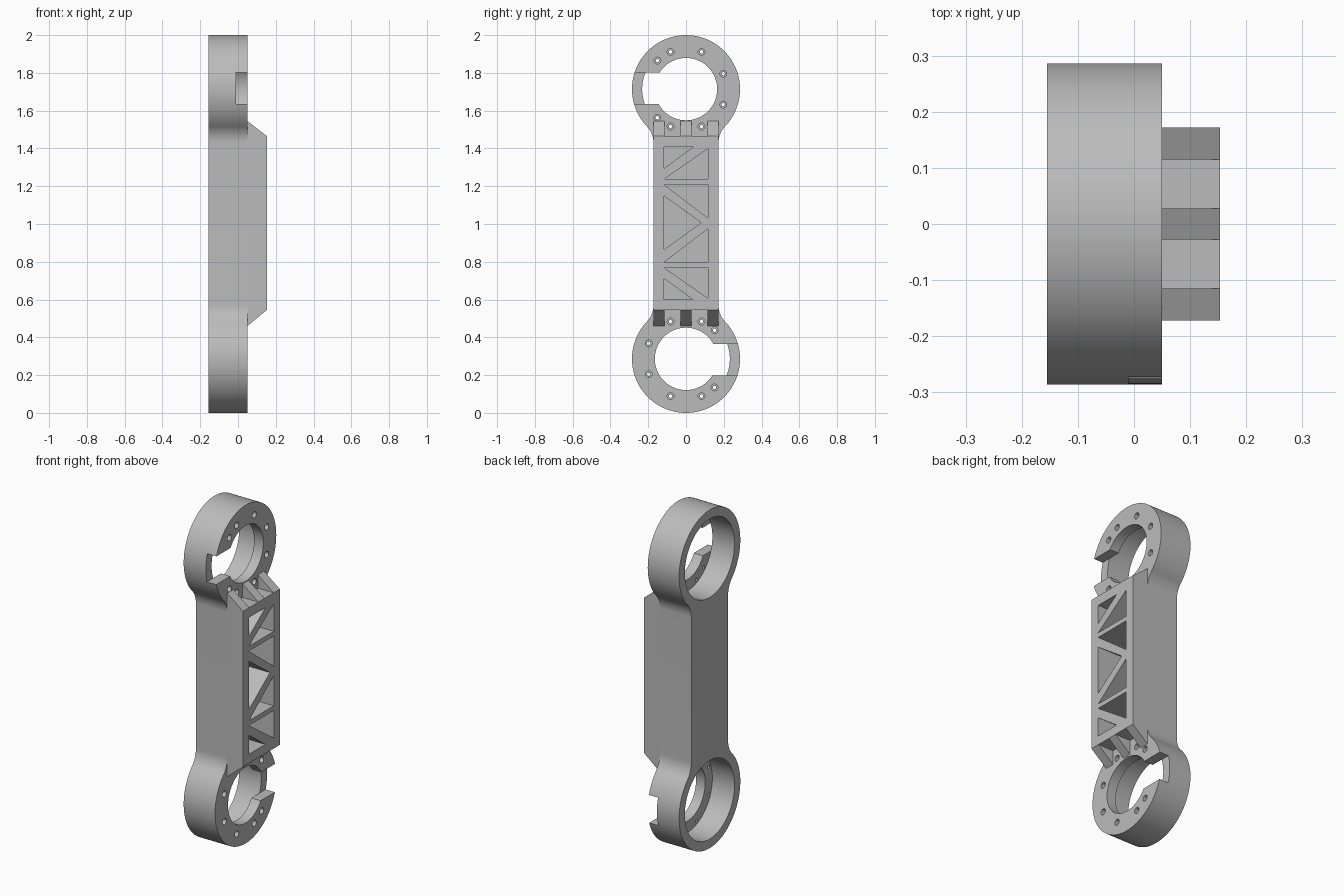
import bpy, bmesh, math
from mathutils import Vector

if "Cube" in bpy.data.objects:
    bpy.data.objects.remove(bpy.data.objects["Cube"], do_unlink=True)

BACK, FACE, FRONT = -0.155, 0.05, 0.153      # depth levels along x
RING, BORE, RECESS = 0.286, 0.165, 0.232     # ring radii
HALF, OFFSET = 0.172, 0.714                  # arm half width, ring centre from middle
LEDGE = -0.01                                # inner side of the bore flange

grey = bpy.data.materials.new("light grey")
grey.use_nodes = True
grey.diffuse_color = (0.5, 0.5, 0.5, 1)
grey.node_tree.nodes["Principled BSDF"].inputs["Base Color"].default_value = (0.5, 0.5, 0.5, 1)


def prism(name, base, shift):
    """Extrude a flat polygon by a vector."""
    bm = bmesh.new()
    face = bm.faces.new([bm.verts.new(p) for p in base])
    out = bmesh.ops.extrude_face_region(bm, geom=[face])
    verts = [g for g in out["geom"] if isinstance(g, bmesh.types.BMVert)]
    bmesh.ops.translate(bm, verts=verts, vec=shift)
    bmesh.ops.recalc_face_normals(bm, faces=bm.faces)
    mesh = bpy.data.meshes.new(name)
    bm.to_mesh(mesh)
    bm.free()
    mesh.materials.append(grey)
    obj = bpy.data.objects.new(name, mesh)
    bpy.context.collection.objects.link(obj)
    return obj


def along_x(name, outline, x0, x1):
    return prism(name, [(x0, y, z) for y, z in outline], Vector((x1 - x0, 0, 0)))


def arc(cy, cz, r, a0, a1, n):
    return [(cy + r * math.cos(a0 + (a1 - a0) * i / n),
             cz + r * math.sin(a0 + (a1 - a0) * i / n)) for i in range(n + 1)]


def rect(y0, y1, z0, z1):
    return [(y0, z0), (y1, z0), (y1, z1), (y0, z1)]


def combine(target, other, operation):
    """Apply a boolean and discard the second object."""
    mod = target.modifiers.new("shape", "BOOLEAN")
    mod.operation, mod.solver, mod.object = operation, "EXACT", other
    bpy.context.view_layer.objects.active = target
    bpy.ops.object.modifier_apply(modifier=mod.name)
    bpy.data.objects.remove(other, do_unlink=True)


def cut(target, outline, x0, x1):
    combine(target, along_x("cutter", outline, x0, x1), "DIFFERENCE")


# Arm outline: two rings blended into a straight shank with fillets
fillet = 0.125
fy = HALF + fillet
fz = math.sqrt((RING + fillet) ** 2 - fy ** 2)
tangent = math.atan2(-fz, fy)
upper = arc(0, OFFSET, RING, tangent, math.pi - tangent, 80)
right_fillet = arc(fy, OFFSET - fz, fillet, math.pi, math.pi + tangent, 12)
left_fillet = [(-y, z) for y, z in reversed(right_fillet)]
half = right_fillet + upper[1:-1] + left_fillet
outline = [(y, z + 1) for y, z in half] + [(-y, 1 - z) for y, z in half]
arm = along_x("link_arm", outline, BACK, FACE)

# Raised truss block with sloping ends, split into three ribs at each end
slab = [(FACE, 0.46), (FRONT, 0.545), (FRONT, 1.465), (FACE, 1.545)]
truss = prism("truss", [(x, -HALF, z) for x, z in slab], Vector((0, 2 * HALF, 0)))
for y0, y1 in ((-0.115, -0.028), (0.028, 0.115)):
    for z0, z1 in ((0.4, 0.545), (1.465, 1.6)):
        cut(truss, rect(y0, y1, z0, z1), FACE - 0.02, FRONT + 0.02)
combine(arm, truss, "UNION")

# Triangular pockets, mirrored about mid height
side = 0.116
corner = [(-side, 0.404), (0.037, 0.404), (-side, 0.292)]
lower_tri = [(side, 0.396), (side, 0.234), (-side, 0.234)]
brace = [(-side, 0.206), (side, 0.206), (side, 0.028)]
pockets = [[(-side, 0.145), (0.08, 0.004), (-side, -0.139)]]
for tri in (corner, lower_tri, brace):
    pockets += [tri, [(y, -z) for y, z in tri]]
for tri in pockets:
    cut(arm, [(y, z + 1.003) for y, z in tri], -0.1, FRONT + 0.02)

# Ring bores, side notches and counterbored screw holes
for s in (1, -1):
    cz = 1 + s * OFFSET
    cut(arm, arc(0, cz, RECESS, 0, math.tau, 96)[:-1], BACK - 0.02, LEDGE)
    cut(arm, arc(0, cz, BORE, 0, math.tau, 96)[:-1], LEDGE - 0.02, FACE + 0.02)
    y0, y1 = sorted((-s * 0.12, -s * 0.32))
    cut(arm, rect(y0, y1, cz + s * 0.004 - 0.083, cz + s * 0.004 + 0.083), LEDGE, FACE + 0.02)
    for angle in (22.5, 67.5, 112.5, 135, 225, 247.5, 292.5, 337.5):
        a = math.radians(angle)
        hy, hz = s * 0.214 * math.cos(a), cz + s * 0.214 * math.sin(a)
        cut(arm, arc(hy, hz, 0.018, 0, math.tau, 20)[:-1], FACE - 0.025, FACE + 0.005)
        cut(arm, arc(hy, hz, 0.009, 0, math.tau, 16)[:-1], LEDGE - 0.01, FACE)

# Smooth curved walls, keep edges crisp
bpy.ops.object.select_all(action="DESELECT")
arm.select_set(True)
bpy.context.view_layer.objects.active = arm
bpy.ops.object.shade_smooth_by_angle(angle=math.radians(30))
